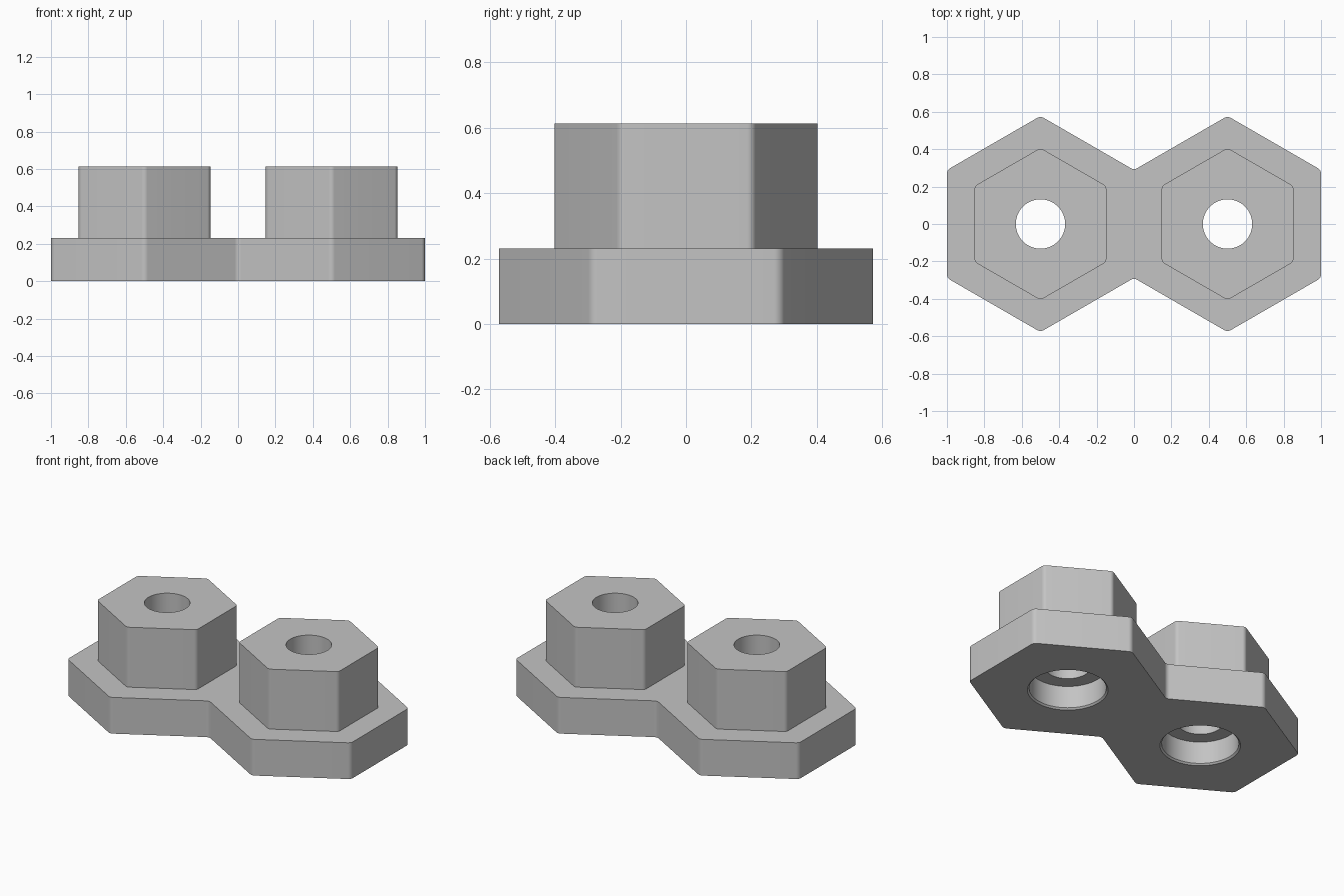
import bpy
import bmesh
from math import cos, sin, pi, radians, sqrt
from mathutils import Vector

cube = bpy.data.objects.get("Cube")
if cube:
    bpy.data.objects.remove(cube, do_unlink=True)

PLATE_TOP, BOSS_TOP = 0.231, 0.613
LEDGE, CHAMFER = 0.152, 0.01
BORE_R, RECESS_R = 0.132, 0.223
CENTRES = (-0.5, 0.5)


def hexagon(cx, half_width):
    """Corners of a hexagon with points towards -y and +y."""
    r = half_width * 2 / sqrt(3)
    return [Vector((cx + r * cos(radians(a)), r * sin(radians(a))))
            for a in range(-150, 210, 60)]


def rounded(corners, radius, steps=8):
    """Fillet every 60 degree turn of an outline, convex or concave."""
    points = []
    for i, p in enumerate(corners):
        u = (corners[i - 1] - p).normalized()
        v = (corners[(i + 1) % len(corners)] - p).normalized()
        a = p + u * radius / sqrt(3)
        b = p + v * radius / sqrt(3)
        c = p + (u + v).normalized() * radius * 2 / sqrt(3)
        for k in range(steps + 1):
            points.append(c + (a - c).lerp(b - c, k / steps).normalized() * radius)
    return points


def circle(cx, radius, sides=64):
    return [Vector((cx + radius * cos(2 * pi * k / sides),
                    radius * sin(2 * pi * k / sides))) for k in range(sides)]


bm = bmesh.new()


def loop(points, z):
    return [bm.verts.new((p.x, p.y, z)) for p in points]


def wall(a, b):
    """Bridge two matching loops with quads."""
    for i in range(len(a)):
        bm.faces.new((a[i - 1], a[i], b[i], b[i - 1]))


def fill(*loops):
    """Flat face bounded by the given loops, inner ones being holes."""
    edges = [bm.edges.get((ring[i - 1], ring[i]))
             for ring in loops for i in range(len(ring))]
    bmesh.ops.triangle_fill(bm, edges=edges, use_beauty=True,
                            normal=(0, 0, 1))


# Plate: two hexagons sharing one side, with rounded corners
right = hexagon(0.5, 0.5)
outline = rounded(right + [Vector((-p.x, -p.y)) for p in right[1:5]], 0.035)
plate_bottom, plate_top = loop(outline, 0), loop(outline, PLATE_TOP)
wall(plate_bottom, plate_top)

boss_feet, recess_rims = [], []
for cx in CENTRES:
    # Hexagonal boss
    profile = rounded(hexagon(cx, 0.352), 0.03)
    foot, head = loop(profile, PLATE_TOP), loop(profile, BOSS_TOP)
    wall(foot, head)

    # Through bore, ledge and chamfered recess from below
    bore_top = loop(circle(cx, BORE_R), BOSS_TOP)
    bore_low = loop(circle(cx, BORE_R), LEDGE)
    recess_top = loop(circle(cx, RECESS_R), LEDGE)
    recess_low = loop(circle(cx, RECESS_R), CHAMFER)
    rim = loop(circle(cx, RECESS_R + CHAMFER), 0)
    rings = (bore_top, bore_low, recess_top, recess_low, rim)
    for a, b in zip(rings, rings[1:]):
        wall(a, b)
    fill(head, bore_top)
    boss_feet.append(foot)
    recess_rims.append(rim)

# Upper and lower plate faces
fill(plate_top, *boss_feet)
fill(plate_bottom, *recess_rims)
bmesh.ops.recalc_face_normals(bm, faces=bm.faces)

mesh = bpy.data.meshes.new("twin_hex_bracket")
bm.to_mesh(mesh)
bm.free()
bracket = bpy.data.objects.new("twin_hex_bracket", mesh)
bpy.context.collection.objects.link(bracket)

# Single grey material
grey = bpy.data.materials.new("light_grey")
grey.use_nodes = True
colour = (0.55, 0.55, 0.55, 1)
grey.diffuse_color = colour
grey.node_tree.nodes["Principled BSDF"].inputs["Base Color"].default_value = colour
mesh.materials.append(grey)

# Smooth fillets and bores, crisp edges
bpy.ops.object.select_all(action="DESELECT")
bracket.select_set(True)
bpy.context.view_layer.objects.active = bracket
bpy.ops.object.shade_smooth_by_angle(angle=radians(30))
